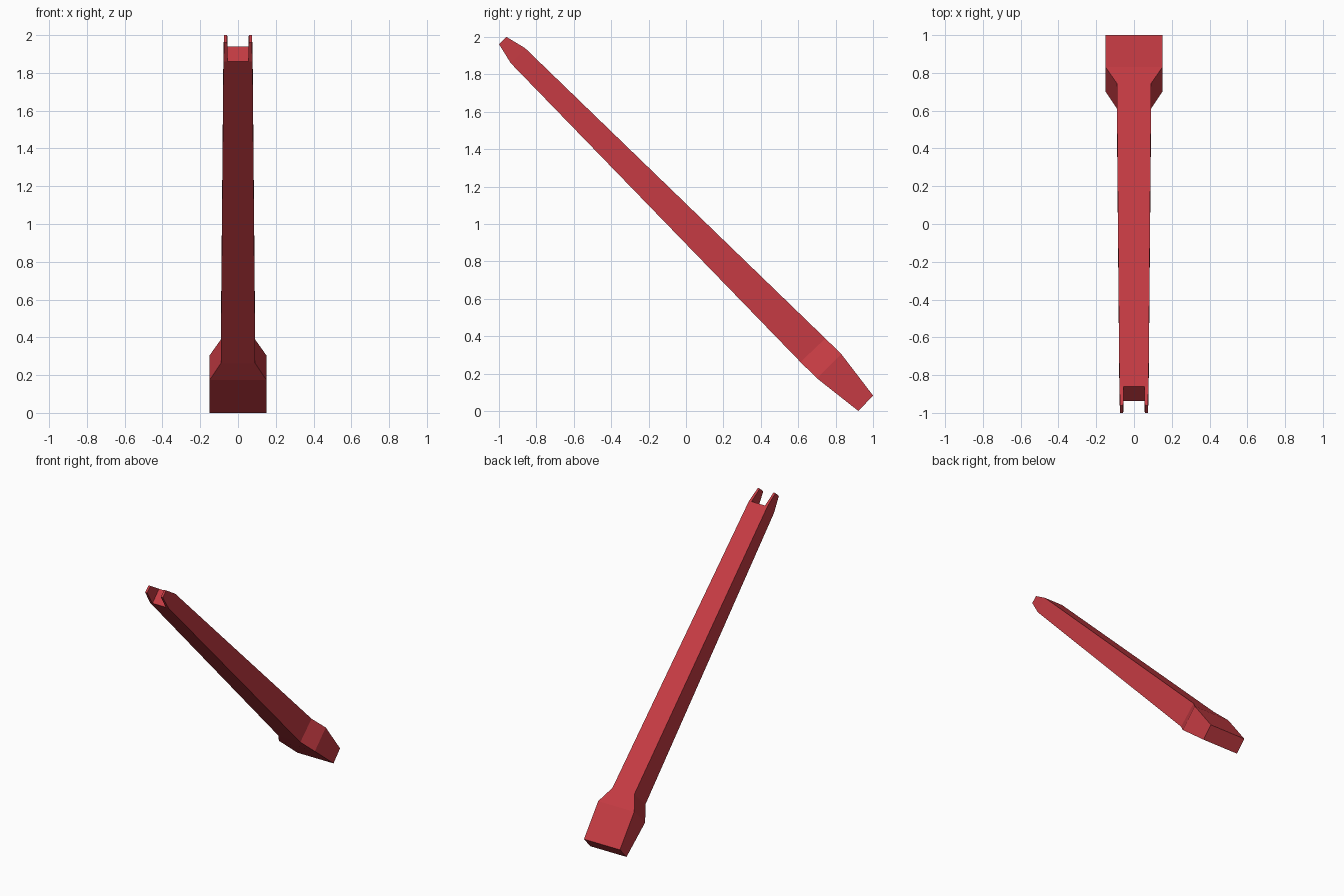
import bpy, bmesh

if "Cube" in bpy.data.objects:
    bpy.data.objects.remove(bpy.data.objects["Cube"])

red = bpy.data.materials.new("brick red")
red.diffuse_color = (0.56, 0.044, 0.056, 1)
red.use_nodes = True
red.node_tree.nodes["Principled BSDF"].inputs["Base Color"].default_value = red.diffuse_color

# Side profile stations: (upper y,z), (lower y,z), half width
TIP = ((-0.96, 2.0), (-1.0, 1.962), 0.073)
FORK = ((-0.86, 1.94), (-0.937, 1.86), 0.077)
NECK = ((0.745, 0.388), (0.612, 0.262), 0.091)
FLARE = ((0.83, 0.305), (0.70, 0.175), 0.15)
FOOT = ((1.0, 0.083), (0.922, 0.0), 0.15)
SLOT_TIP, SLOT_ROOT = 0.057, 0.056   # half widths of the fork slot

bm = bmesh.new()


def ring(station, x0, x1):
    (yu, zu), (yl, zl), _ = station
    return [bm.verts.new(p) for p in
            ((x0, yu, zu), (x1, yu, zu), (x1, yl, zl), (x0, yl, zl))]


def loft(rings):
    for a, b in zip(rings, rings[1:]):
        for i in range(4):
            j = (i + 1) % 4
            bm.faces.new((a[i], a[j], b[j], b[i]))


# Shaft and flared foot
body = [ring(s, -s[2], s[2]) for s in (FORK, NECK, FLARE, FOOT)]
loft(body)
bm.faces.new(body[-1])

# Slot floor between the prongs
bm.faces.new(ring(FORK, -SLOT_ROOT, SLOT_ROOT))

# Two fork prongs
for side in (-1, 1):
    tip = ring(TIP, *sorted((side * SLOT_TIP, side * TIP[2])))
    root = ring(FORK, *sorted((side * SLOT_ROOT, side * FORK[2])))
    loft([tip, root])
    bm.faces.new(tip)

bmesh.ops.remove_doubles(bm, verts=bm.verts[:], dist=0.0005)
bmesh.ops.recalc_face_normals(bm, faces=bm.faces[:])

# Make sure the underside of the shaft faces outward
bm.normal_update()
foot = max(bm.faces, key=lambda f: f.calc_center_median().y)
if foot.normal.y < 0:
    bmesh.ops.reverse_faces(bm, faces=bm.faces[:])
bm.normal_update()
for f in bm.faces:
    c = f.calc_center_median()
    # Slot floor and prong walls face into the slot or away from the axis
    if abs(c.x) < 0.001 and c.y < -0.85 and f.normal.y > 0:
        f.normal_flip()
    elif c.y < -0.86 and abs(abs(c.x) - SLOT_TIP) < 0.004 and f.normal.x * c.x > 0 and abs(f.normal.x) > 0.9:
        f.normal_flip()

mesh = bpy.data.meshes.new("forked_strut")
bm.to_mesh(mesh)
bm.free()
mesh.materials.append(red)
strut = bpy.data.objects.new("forked_strut", mesh)
bpy.context.collection.objects.link(strut)
